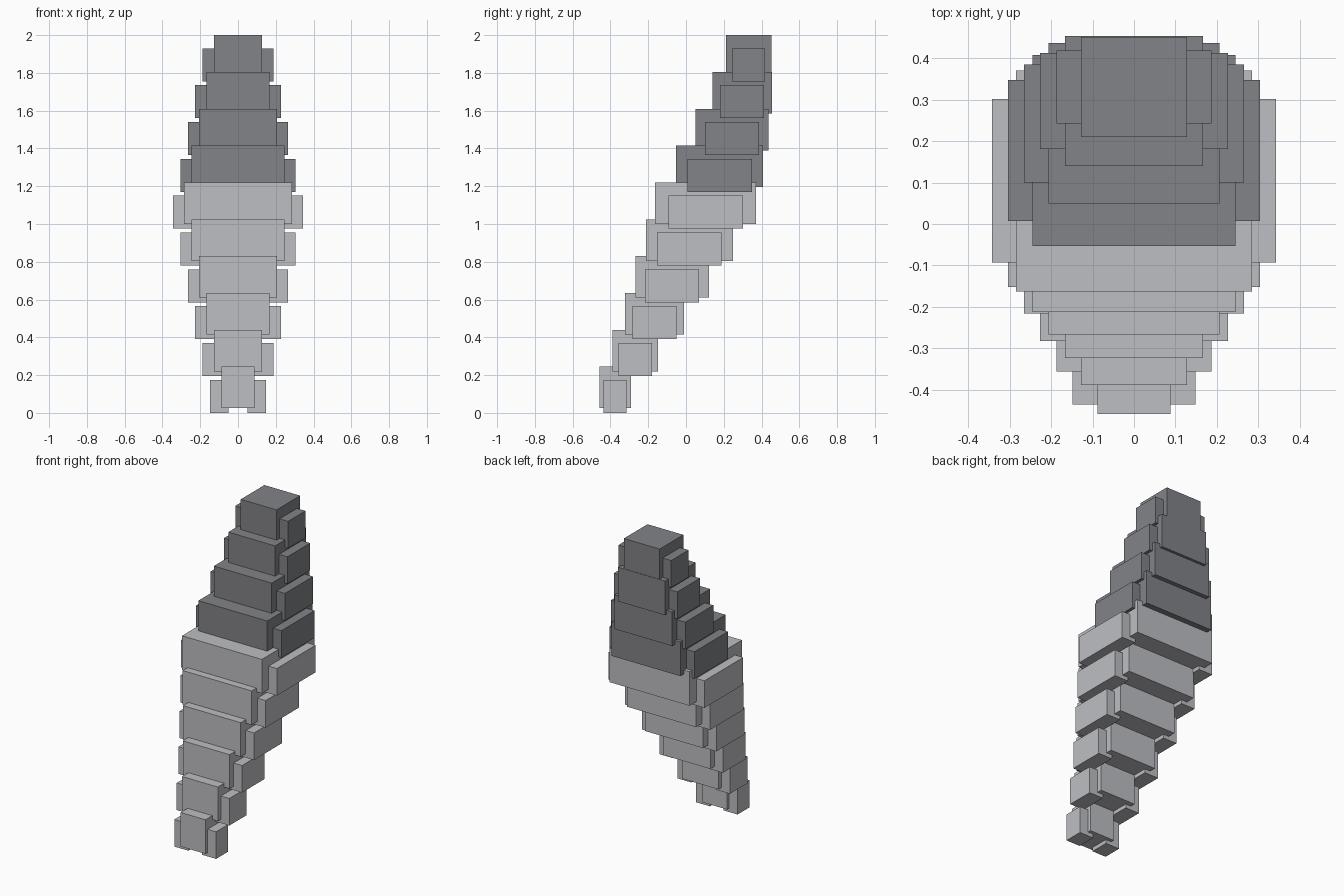
import bpy

default_cube = bpy.data.objects.get("Cube")
if default_cube:
    bpy.data.objects.remove(default_cube, do_unlink=True)


def make_material(name, colour):
    material = bpy.data.materials.new(name)
    material.use_nodes = True
    material.diffuse_color = colour
    material.node_tree.nodes["Principled BSDF"].inputs["Base Color"].default_value = colour
    return material


def add_block(name, x_range, y_centre, depth, bottom, height, material):
    left, right = x_range
    bpy.ops.mesh.primitive_cube_add(size=1)
    block = bpy.context.object
    block.name = name
    block.data.name = name
    block.location = ((left + right) / 2, y_centre, bottom + height / 2)
    block.scale = (right - left, depth, height)
    bpy.ops.object.transform_apply(location=True, rotation=False, scale=True)
    block.data.materials.append(material)
    return block


light_grey = make_material("light grey", (0.515, 0.521, 0.546, 1))
dark_grey = make_material("dark grey", (0.223, 0.227, 0.246, 1))

# Curved spine: the depth position of each segment, from bottom to top
spine = [-0.375, -0.268, -0.167, -0.073, 0.018, 0.104, 0.178, 0.243, 0.297, 0.331]
WIDEST = 5
STEP = 0.195
SIDE_THICKNESS = 0.1

for level, y_centre in enumerate(spine):
    taper = abs(level - WIDEST)
    bottom = level * STEP
    material = dark_grey if level > WIDEST else light_grey

    # Central block of the segment
    half = 0.285 - 0.0393 * taper
    add_block(f"segment_core_{level}", (-half, half), y_centre,
              0.535 - 0.0735 * taper, bottom + 0.025, 0.22, material)

    # Lower, shallower plates on both flanks
    outer = 0.343 - 0.0388 * taper
    inner = outer - SIDE_THICKNESS
    for side, x_range in (("left", (inner, outer)), ("right", (-outer, -inner))):
        add_block(f"segment_{side}_flank_{level}", x_range, y_centre,
                  0.395 - 0.0545 * taper, bottom, 0.175, material)
